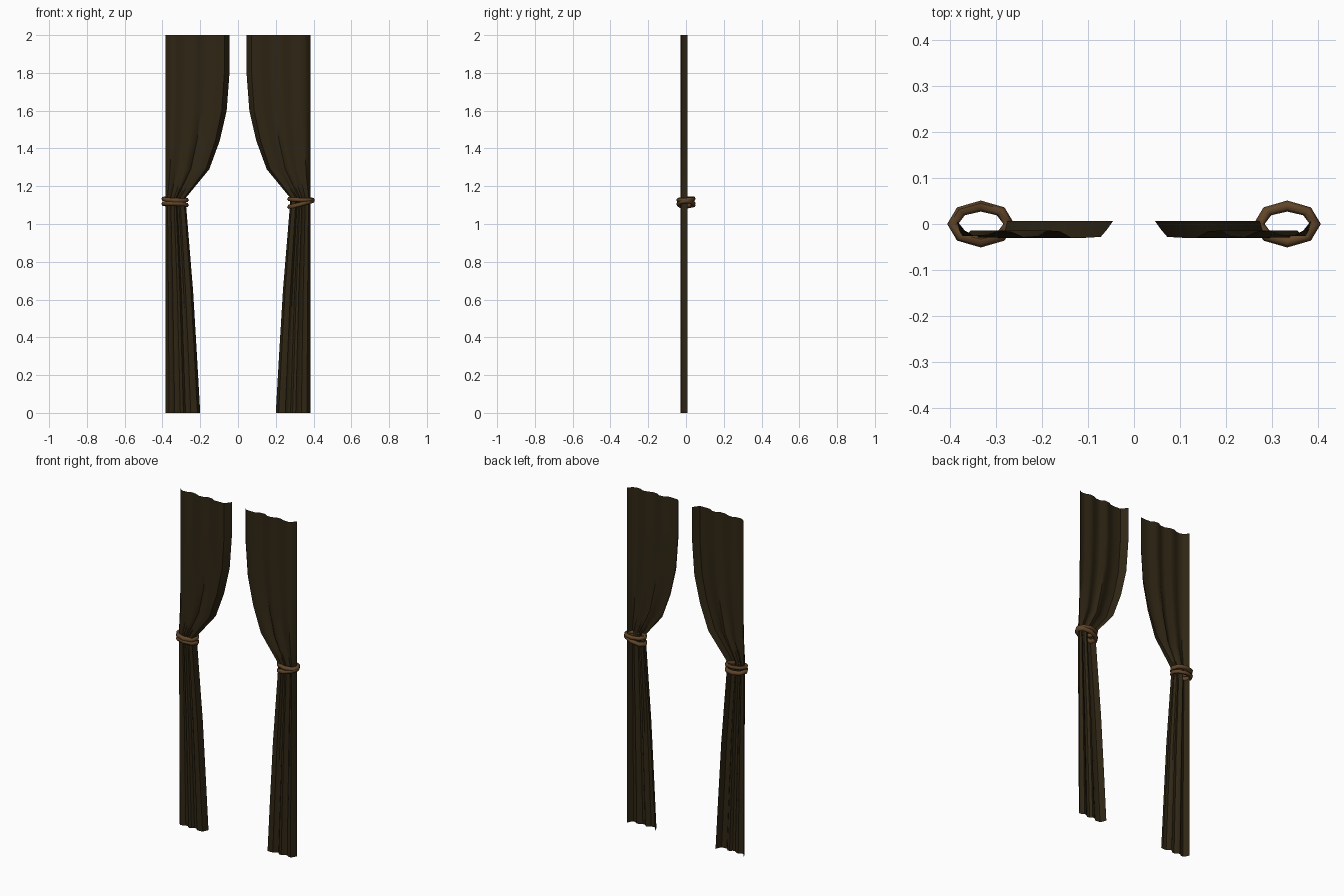
import bpy, bmesh, math

cube = bpy.data.objects.get("Cube")
if cube:
    bpy.data.objects.remove(cube, do_unlink=True)


def make_material(name, rgb):
    mat = bpy.data.materials.new(name)
    mat.use_nodes = True
    mat.diffuse_color = (*rgb, 1)
    mat.node_tree.nodes["Principled BSDF"].inputs["Base Color"].default_value = (*rgb, 1)
    return mat


cloth = make_material("dark brown cloth", (0.028, 0.019, 0.007))
rope = make_material("tan rope", (0.12, 0.06, 0.022))

OUTER = 0.385
# Inner edge of a drape: height, distance from the middle
EDGE = [(2, .045), (1.8, .045), (1.6, .06), (1.44, .097), (1.29, .152),
        (1.14, .275), (1.1, .275), (.65, .238), (.3, .217), (0, .2)]
# Fold across the cloth: fraction from outer to inner edge, depth
FOLDS = [(0, .007), (.05, -.014), (.11, -.026), (.2, -.024), (.27, -.014),
         (.35, -.017), (.43, -.029), (.52, -.027), (.58, -.014), (.66, -.016),
         (.73, -.029), (.82, -.03), (.92, -.028), (.96, -.012), (1, .007)]


def shade(obj, degrees):
    bpy.ops.object.select_all(action='DESELECT')
    obj.select_set(True)
    bpy.context.view_layer.objects.active = obj
    bpy.ops.object.shade_smooth_by_angle(angle=math.radians(degrees))


def make_drape(name, side):
    bm = bmesh.new()
    rows = [[bm.verts.new((side * (OUTER + (inner - OUTER) * t), y, z))
             for t, y in FOLDS] for z, inner in EDGE]
    for upper, lower in zip(rows, rows[1:]):
        for i in range(len(FOLDS) - 1):
            quad = [upper[i], lower[i], lower[i + 1], upper[i + 1]]
            bm.faces.new(quad if side < 0 else quad[::-1])
    mesh = bpy.data.meshes.new(name)
    bm.to_mesh(mesh)
    bm.free()
    obj = bpy.data.objects.new(name, mesh)
    bpy.context.collection.objects.link(obj)
    mesh.materials.append(cloth)
    shade(obj, 40)


def make_tie(name, side, z, tilt_x, tilt_y):
    bpy.ops.mesh.primitive_torus_add(major_segments=8, minor_segments=6,
                                     major_radius=.061, minor_radius=.012,
                                     location=(side * .333, 0, z))
    obj = bpy.context.object
    obj.name = name
    # Flatten the loop into an oval without thinning the rope, then tilt it
    for v in obj.data.vertices:
        angle = math.atan2(v.co.y, v.co.x)
        v.co.y -= .022 * math.sin(angle)
        v.co.z += tilt_x * v.co.x + tilt_y * v.co.y
    obj.data.materials.append(rope)
    shade(obj, 65)


for label, side in (("left", 1), ("right", -1)):
    make_drape(label + "_drape", side)

# Two rope loops hold each drape
make_tie("left_upper_tie", 1, 1.13, -.03, .05)
make_tie("left_lower_tie", 1, 1.107, .24, .05)
make_tie("right_upper_tie", -1, 1.13, -.05, .1)
make_tie("right_lower_tie", -1, 1.104, -.05, -.1)
